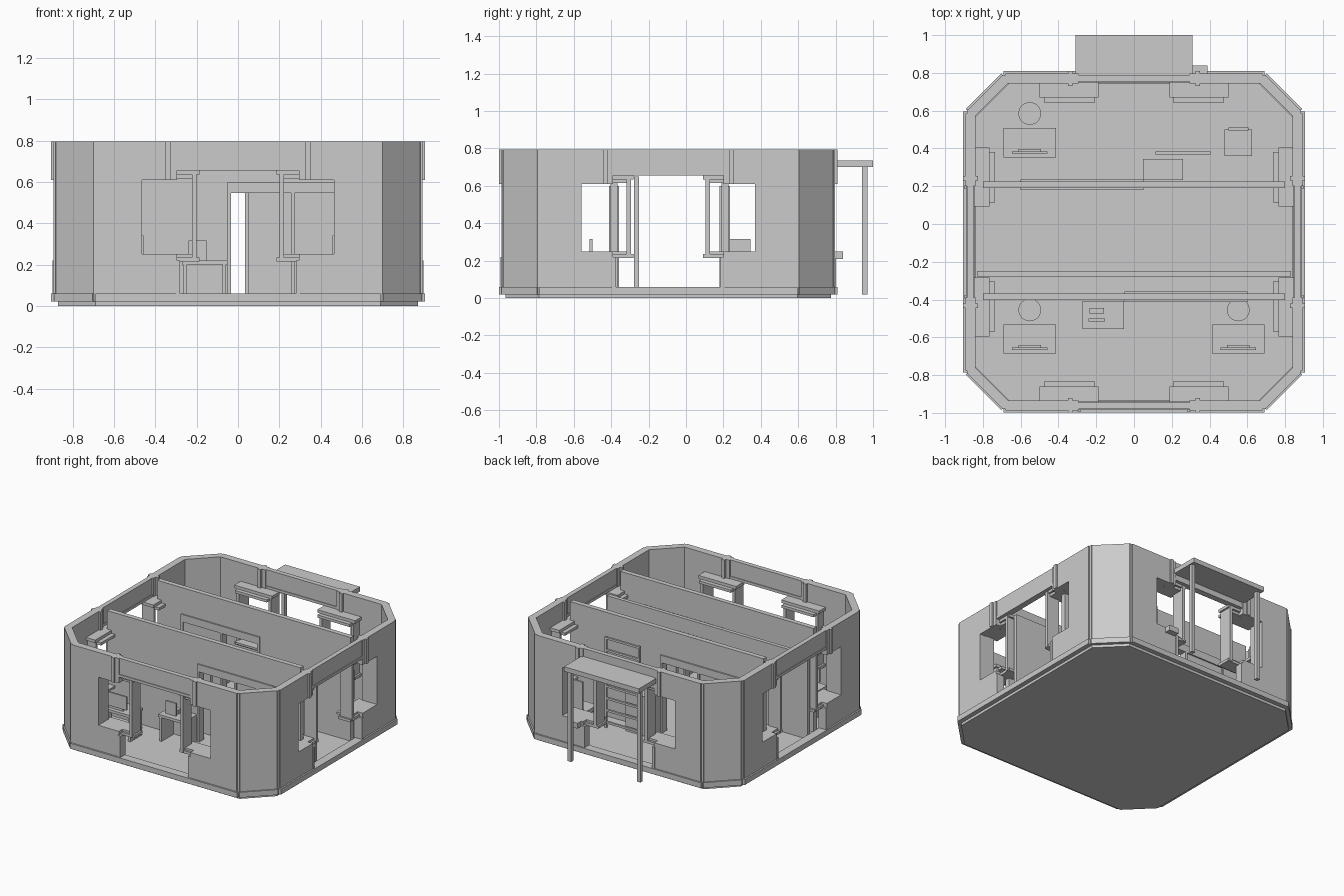
import bpy, math
from mathutils import Matrix, Vector

cube = bpy.data.objects.get("Cube")
if cube:
    bpy.data.objects.remove(cube)

grey = bpy.data.materials.new("plain_grey")
grey.use_nodes = True
grey.diffuse_color = (0.6, 0.6, 0.6, 1)
bsdf = next(n for n in grey.node_tree.nodes if n.type == 'BSDF_PRINCIPLED')
bsdf.inputs["Base Color"].default_value = (0.6, 0.6, 0.6, 1)

CENTRE = -0.095
FLOOR, TOP = 0.02, 0.795


def prism(name, points, axis, low, high, matrix=None):
    """Extrude a flat outline along y (points are x, z) or z (points are x, y)."""
    def place(p, h):
        return (p[0], h, p[1]) if axis == 'y' else (p[0], p[1], h)
    n = len(points)
    verts = [place(p, h) for h in (low, high) for p in points]
    faces = [tuple(range(n)), tuple(range(2 * n - 1, n - 1, -1))]
    faces += [(i, i + n, (i + 1) % n + n, (i + 1) % n) for i in range(n)]
    mesh = bpy.data.meshes.new(name)
    mesh.from_pydata(verts, [], faces)
    import bmesh
    bm = bmesh.new()
    bm.from_mesh(mesh)
    bmesh.ops.recalc_face_normals(bm, faces=bm.faces)
    bm.to_mesh(mesh)
    bm.free()
    mesh.materials.append(grey)
    obj = bpy.data.objects.new(name, mesh)
    bpy.context.scene.collection.objects.link(obj)
    if matrix:
        obj.matrix_world = matrix
    return obj


def box(name, x0, x1, y0, y1, z0, z1, matrix=None):
    return prism(name, [(x0, y0), (x1, y0), (x1, y1), (x0, y1)], 'z', z0, z1, matrix)


def turned(degrees):
    return Matrix.Translation((0, CENTRE, 0)) @ Matrix.Rotation(math.radians(degrees), 4, 'Z')


# Eight-sided floor slab
a, b = 0.87, 0.69
octagon = [(-b, -a), (b, -a), (a, -b), (a, b), (b, a), (-b, a), (-a, b), (-a, -b)]
prism("floor_slab", octagon, 'z', 0, FLOOR, Matrix.Translation((0, CENTRE, 0)))

# Outer walls: each side has a wide doorway joined to a window on both sides
half_wall = [(0.295, FLOOR), (0.68, FLOOR), (0.68, TOP), (0.295, TOP),
             (0.295, 0.61), (0.465, 0.61), (0.465, 0.25), (0.295, 0.25)]
for side, angle in (("front", 0), ("left", 90), ("back", 180), ("right", 270)):
    m = turned(angle)
    box(side + "_base_trim", -0.69, 0.69, -0.904, -0.84, FLOOR, 0.06, m)
    box(side + "_door_header", -0.295, 0.295, -0.885, -0.85, 0.665, TOP, m)
    box(side + "_header_lip", -0.295, 0.295, -0.89, -0.845, 0.655, 0.675, m)
    for s in (-1, 1):
        def part(name, u0, u1, y0, y1, z0, z1):
            box(side + "_" + name, min(s * u0, s * u1), max(s * u0, s * u1), y0, y1, z0, z1, m)
        prism(side + "_wall", [(s * u, z) for u, z in half_wall], 'y', -0.892, -0.84, m)
        part("upper_post", 0.325, 0.35, -0.904, -0.825, 0.61, TOP)
        part("lower_post", 0.28, 0.3, -0.897, -0.835, FLOOR, 0.22)
        part("joint_post", 0.675, 0.7, -0.885, -0.835, FLOOR, TOP)
        # Window surround with stepped ledges
        part("window_jamb", 0.2, 0.222, -0.87, -0.77, 0.22, 0.65)
        part("window_outer_jamb", 0.465, 0.485, -0.84, -0.77, 0.22, 0.65)
        part("window_top_ledge", 0.187, 0.5, -0.865, -0.765, 0.635, 0.657)
        part("window_top_step", 0.21, 0.475, -0.85, -0.735, 0.615, 0.635)
        part("window_sill", 0.187, 0.5, -0.865, -0.765, 0.215, 0.235)
        part("window_sill_step", 0.21, 0.475, -0.85, -0.735, 0.235, 0.25)
    # Angled corner panel
    m = turned(angle + 45)
    box("corner_panel", -0.128, 0.128, -1.117, -1.065, FLOOR, TOP, m)
    box("corner_trim", -0.133, 0.133, -1.127, -1.06, FLOOR, 0.06, m)


# Inner partitions, each with a doorway and a sliding door bay
def doorway_wall(width, height):
    return [(-width, FLOOR), (-0.035, FLOOR), (-0.035, 0.545), (0.257, 0.545),
            (0.257, FLOOR), (width, FLOOR), (width, height), (-width, height)]


for name, y, angle in (("front", -0.385, 0), ("back", 0.208, 180)):
    m = Matrix.Translation((0, y, 0)) @ Matrix.Rotation(math.radians(angle), 4, 'Z')
    prism(name + "_partition", doorway_wall(0.8, TOP), 'y', -0.018, 0.018, m)
    box(name + "_door_rail", -0.05, 0.6, -0.028, 0.028, 0.545, 0.6, m)
    for x in (-0.05, 0.257, 0.583):
        box(name + "_door_jamb", x, x + 0.017, -0.028, 0.028, FLOOR, 0.545, m)
prism("middle_partition", doorway_wall(0.83, 0.65), 'y', -0.278, -0.25)

# Back porch
box("porch_canopy", -0.31, 0.31, 0.79, 1.0, 0.7, 0.735)
for x in (-0.287, 0.287):
    box("porch_post", x - 0.014, x + 0.014, 0.942, 0.97, FLOOR, 0.7)
box("wall_shelf", 0.31, 0.39, 0.79, 0.84, 0.21, 0.25)

# Desks with a screen and a round stool
for x, y, stool_y in ((-0.552, 0.43, 0.585), (-0.552, -0.608, -0.455), (0.552, -0.608, -0.455)):
    box("desk_top", x - 0.138, x + 0.138, y - 0.077, y + 0.077, 0.2, 0.22)
    for s in (-1, 1):
        box("desk_side", x + s * 0.125 - 0.01, x + s * 0.125 + 0.01, y - 0.07, y + 0.07, FLOOR, 0.2)
    box("screen", x - 0.095, x + 0.095, y - 0.058, y - 0.045, 0.24, 0.34)
    box("screen_stand", x - 0.06, x + 0.06, y - 0.048, y - 0.032, 0.22, 0.29)
    for label, radius, z0, z1 in (("stool_seat", 0.06, 0.12, 0.14), ("stool_leg", 0.015, FLOOR, 0.12)):
        ring = [(x + radius * math.cos(i * math.tau / 24), stool_y + radius * math.sin(i * math.tau / 24))
                for i in range(24)]
        prism(label, ring, 'z', z0, z1)

# Small table with a machine on it
box("side_table_top", -0.272, -0.052, -0.555, -0.408, 0.2, 0.22)
for x in (-0.265, -0.075):
    box("side_table_leg", x, x + 0.018, -0.55, -0.41, FLOOR, 0.2)
box("machine_panel", -0.24, -0.153, -0.515, -0.5, 0.22, 0.315)
box("machine_body", -0.235, -0.158, -0.475, -0.445, 0.22, 0.25)

# Low cabinet, open rack and high-backed seat
box("low_cabinet", 0.047, 0.26, 0.232, 0.345, FLOOR, 0.315)
for x in (0.115, 0.39):
    box("rack_side", x, x + 0.015, 0.368, 0.383, FLOOR, 0.7)
for i in range(8):
    z = 0.06 + i * 0.09
    box("rack_shelf", 0.115, 0.405, 0.368, 0.383, z - 0.008, z + 0.008)
box("seat", 0.48, 0.625, 0.36, 0.5, 0.13, 0.16)
box("seat_back", 0.5, 0.605, 0.495, 0.51, 0.16, 0.38)
for x in (0.48, 0.61):
    for y in (0.36, 0.485):
        box("seat_leg", x, x + 0.015, y, y + 0.015, FLOOR, 0.13)
